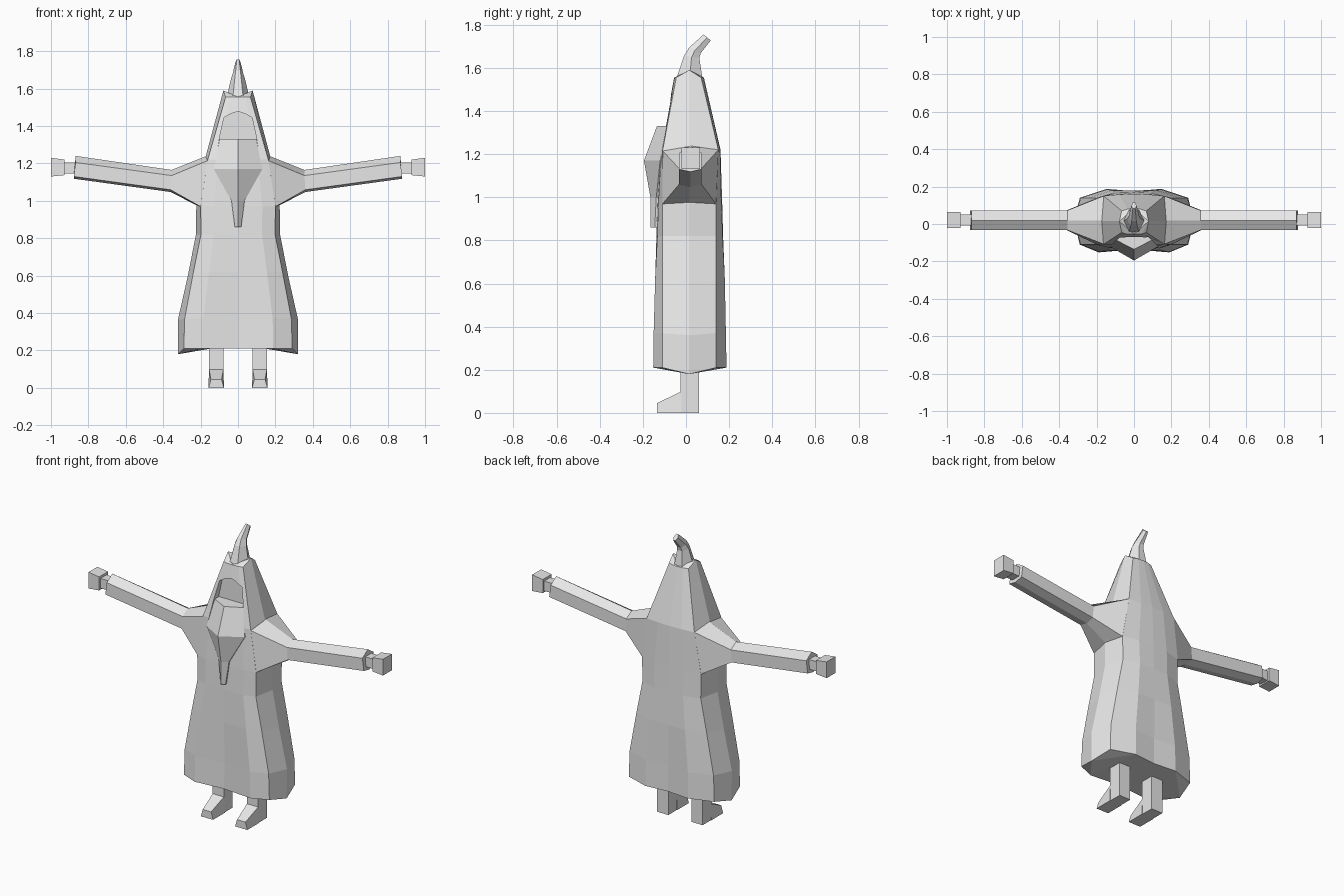
import bpy, bmesh

if "Cube" in bpy.data.objects:
    bpy.data.objects.remove(bpy.data.objects["Cube"])

grey = bpy.data.materials.new("plain grey")
grey.diffuse_color = (0.8, 0.8, 0.8, 1)
grey.use_nodes = True
grey.node_tree.nodes["Principled BSDF"].inputs["Base Color"].default_value = grey.diffuse_color


def loft(name, rings):
    """Skin a list of equal rings and cap both ends."""
    bm = bmesh.new()
    rows = [[bm.verts.new(p) for p in r] for r in rings]
    n = len(rows[0])
    for a, b in zip(rows, rows[1:]):
        for i in range(n):
            j = (i + 1) % n
            bm.faces.new((a[i], a[j], b[j], b[i]))
    caps = [bm.faces.new(rows[0]), bm.faces.new(rows[-1])]
    bmesh.ops.triangulate(bm, faces=caps)
    bmesh.ops.recalc_face_normals(bm, faces=bm.faces)
    me = bpy.data.meshes.new(name)
    bm.to_mesh(me)
    bm.free()
    me.materials.append(grey)
    ob = bpy.data.objects.new(name, me)
    bpy.context.collection.objects.link(ob)
    return ob


def flip(rings, s):
    return [[(s * x, y, z) for x, y, z in r] for r in rings]


def body_ring(z, zs, xs, xc, yfc, yfm, yc, yb, ybm, ybc):
    """Symmetric ring: front centre, front fold, corner, side, back corner, back fold, back centre."""
    half = [(0, yfc, z), (xc * 0.65, yfm, z), (xc, yc, z), (xs, 0.015, zs),
            (xc, yb, z), (xc * 0.5, ybm, z), (0, ybc, z)]
    return half + [(-x, y, h) for x, y, h in half[-2:0:-1]]


def box_ring(x, y0, y1, z0, z1):
    return [(x, y0, z0), (x, y1, z0), (x, y1, z1), (x, y0, z1)]


# robe and hood in one skin
robe = loft("hooded_robe", [body_ring(*p) for p in (
    (0.21, 0.18, 0.32, 0.29, -0.135, -0.152, -0.11, 0.14, 0.188, 0.175),
    (0.37, 0.36, 0.322, 0.285, -0.132, -0.150, -0.11, 0.14, 0.185, 0.175),
    (0.62, 0.60, 0.268, 0.238, -0.135, -0.143, -0.11, 0.14, 0.180, 0.178),
    (0.82, 0.82, 0.225, 0.198, -0.137, -0.133, -0.11, 0.14, 0.170, 0.172),
    (0.97, 0.97, 0.223, 0.200, -0.132, -0.128, -0.11, 0.14, 0.164, 0.168),
    (1.22, 1.24, 0.172, 0.162, -0.118, -0.115, -0.108, 0.15, 0.158, 0.160),
    (1.555, 1.59, 0.078, 0.066, -0.055, -0.053, -0.045, 0.07, 0.080, 0.083))])

# face opening cut into the hood, leaving a flat recessed face
outline = [(-0.125, 1.18), (0.125, 1.18), (0.10, 1.33), (0.075, 1.445),
           (0.04, 1.465), (0, 1.478), (-0.04, 1.465), (-0.075, 1.445), (-0.10, 1.33)]
cutter = loft("face_cutter", [[(x, y, z) for x, z in outline] for y in (-0.3, -0.045)])
cutter.hide_render = True
mod = robe.modifiers.new("face opening", 'BOOLEAN')
mod.operation = 'DIFFERENCE'
mod.solver = 'EXACT'
mod.object = cutter
bpy.context.view_layer.objects.active = robe
bpy.ops.object.modifier_apply(modifier=mod.name)
bpy.data.objects.remove(cutter)

# bent hat tip: z and y of front and back edges, half width
tip = []
for w, yf, zf, yb, zb in ((0.064, -0.048, 1.54, 0.078, 1.54),
                          (0.038, -0.010, 1.655, 0.062, 1.645),
                          (0.028, 0.015, 1.695, 0.068, 1.668),
                          (0.014, 0.082, 1.755, 0.115, 1.727)):
    ym, zm = (yf + yb) / 2, (zf + zb) / 2
    tip.append([(-w * 0.45, yf, zf), (w * 0.45, yf, zf), (w, ym, zm),
                (w * 0.45, yb, zb), (-w * 0.45, yb, zb), (-w, ym, zm)])
loft("hood_tip", tip)

# beard with a ridge down the middle
loft("beard", [[(-w, ys, z), (0, yf, z), (w, ys, z), (w, yb, z), (-w, yb, z)]
               for z, w, ys, yf, yb in ((1.33, 0.098, -0.085, -0.135, -0.04),
                                        (1.17, 0.13, -0.12, -0.195, -0.07),
                                        (1.00, 0.035, -0.138, -0.165, -0.11),
                                        (0.86, 0.017, -0.145, -0.165, -0.135))])


def sleeve_ring(xt, xb, top, mid, low, y0, y1):
    ym = (y0 + y1) / 2
    return [(xt, ym, top), (xt, y0, mid), (xb, y0, low + 0.012),
            (xb, ym, low), (xb, y1, low + 0.012), (xt, y1, mid)]


sleeve = [[(0.16, 0.02, 1.243), (0.162, -0.108, 1.215), (0.198, -0.11, 0.968),
           (0.22, 0.015, 0.975), (0.198, 0.14, 0.968), (0.162, 0.15, 1.22)],
          sleeve_ring(0.355, 0.36, 1.165, 1.135, 1.047, -0.033, 0.073),
          sleeve_ring(0.868, 0.878, 1.24, 1.205, 1.118, -0.033, 0.073)]
wrist = [box_ring(0.84, -0.008, 0.05, 1.145, 1.205), box_ring(0.94, -0.008, 0.05, 1.145, 1.205)]
hand = [box_ring(0.928, -0.022, 0.064, 1.137, 1.22), box_ring(1.0, -0.022, 0.064, 1.13, 1.23)]
leg = [[(x, -0.025, z) for x in (0.078, 0.155)] + [(x, 0.06, z) for x in (0.155, 0.078)]
       for z in (0.0, 0.1, 0.24)]
foot = [[(a, y, 0), (b, y, 0), (d, y, h), (c, y, h)] for y, a, b, c, d, h in
        ((-0.02, 0.075, 0.158, 0.078, 0.155, 0.1), (-0.135, 0.075, 0.158, 0.088, 0.145, 0.045))]

# limbs on both sides
for side, s in (("right", 1), ("left", -1)):
    for part, rings in (("sleeve", sleeve), ("wrist", wrist), ("hand", hand),
                        ("leg", leg), ("foot", foot)):
        loft(side + "_" + part, flip(rings, s))
